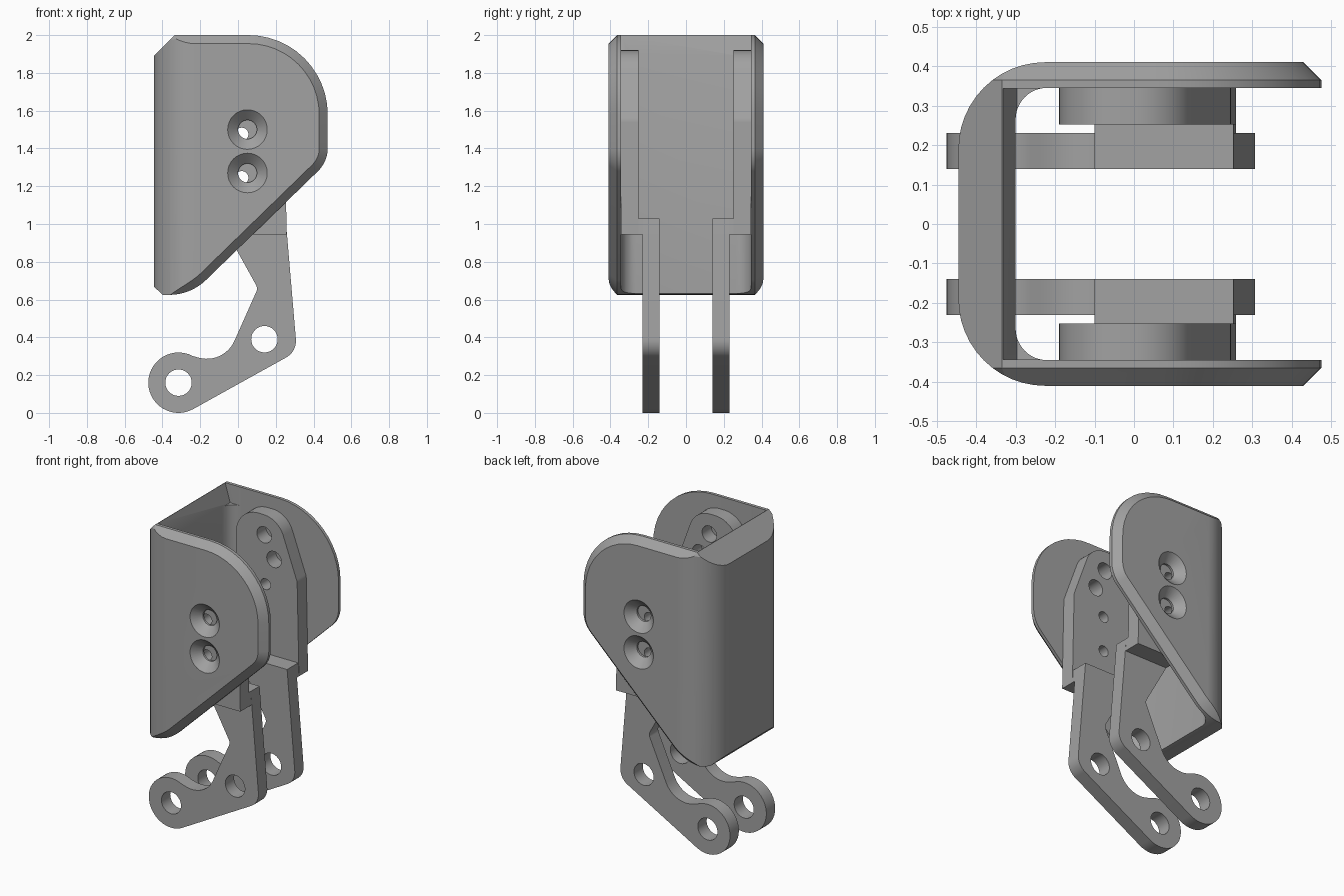
import bpy, bmesh, math
from mathutils import Vector

cube = bpy.data.objects.get("Cube")
if cube:
    bpy.data.objects.remove(cube, do_unlink=True)

grey = bpy.data.materials.new("plain grey")
grey.use_nodes = True
COLOR = (0.36, 0.36, 0.36, 1)
grey.diffuse_color = COLOR
grey.node_tree.nodes["Principled BSDF"].inputs["Base Color"].default_value = COLOR


def rounded(corners, steps=12):
    """Outline from (u, v, radius) corners, each rounded by its radius."""
    out = []
    for i, (u, v, r) in enumerate(corners):
        p = Vector((u, v))
        if r == 0:
            out.append(p)
            continue
        a = (Vector(corners[i - 1][:2]) - p).normalized()
        b = (Vector(corners[(i + 1) % len(corners)][:2]) - p).normalized()
        half = a.angle(b) / 2
        center = p + (a + b).normalized() * r / math.sin(half)
        start = p + a * r / math.tan(half) - center
        end = p + b * r / math.tan(half) - center
        sweep = start.angle(end)
        for k in range(steps + 1):
            t = k / steps
            out.append(center + (start * math.sin((1 - t) * sweep)
                                 + end * math.sin(t * sweep)) / math.sin(sweep))
    return out


def inset(corners, d):
    """Move a convex counter-clockwise outline inward, shrinking its radii."""
    out = []
    for i, (u, v, r) in enumerate(corners):
        p = Vector((u, v))
        a = (p - Vector(corners[i - 1][:2])).normalized()
        b = (Vector(corners[(i + 1) % len(corners)][:2]) - p).normalized()
        na, nb = Vector((-a.y, a.x)), Vector((-b.y, b.x))
        q = p + (na + nb) * d / (1 + na.dot(nb))
        out.append((q.x, q.y, max(r - d, 0)))
    return out


def loft(name, rings, axis="y"):
    """Solid through matching outlines, given as (outline, position on axis)."""
    bm = bmesh.new()
    loops = [[bm.verts.new((p.x, h, p.y) if axis == "y" else (p.x, p.y, h))
              for p in pts] for pts, h in rings]
    for low, high in zip(loops, loops[1:]):
        for i in range(len(low)):
            bm.faces.new((low[i - 1], low[i], high[i], high[i - 1]))
    bm.faces.new(loops[0])
    bm.faces.new(loops[-1])
    bmesh.ops.recalc_face_normals(bm, faces=bm.faces)
    mesh = bpy.data.meshes.new(name)
    bm.to_mesh(mesh)
    bm.free()
    mesh.materials.append(grey)
    obj = bpy.data.objects.new(name, mesh)
    bpy.context.collection.objects.link(obj)
    return obj


def circle(u, v, r, n=32):
    return [Vector((u + r * math.cos(k * math.tau / n), v + r * math.sin(k * math.tau / n)))
            for k in range(n)]


def select(obj):
    bpy.ops.object.select_all(action="DESELECT")
    obj.select_set(True)
    bpy.context.view_layer.objects.active = obj


def combine(obj, cutter, operation="DIFFERENCE"):
    cutter.hide_render = True
    select(obj)
    mod = obj.modifiers.new("cut", "BOOLEAN")
    mod.object, mod.operation, mod.solver = cutter, operation, "EXACT"
    bpy.ops.object.modifier_apply(modifier=mod.name)
    bpy.data.objects.remove(cutter, do_unlink=True)


def finish(obj):
    select(obj)
    bpy.ops.object.shade_smooth_by_angle(angle=math.radians(25))


# Guard: U-shaped wall trimmed to a bevelled side outline
W, T, BEVEL = 0.41, 0.345, 0.045
BACK, INNER, OPEN = -0.445, -0.30, 0.6
plan = rounded([(BACK, -W, 0.22), (OPEN, -W, 0), (OPEN, -T, 0), (INNER, -T, 0.08),
                (INNER, T, 0.08), (OPEN, T, 0), (OPEN, W, 0), (BACK, W, 0.22)])
guard = loft("guard_shell", [(plan, 0.4), (plan, 2.2)], "z")
side = [(-0.40, 0.625, 0), (-0.25, 0.625, 0.28), (0.475, 1.33, 0.17), (0.475, 2, 0.42),
        (-0.335, 2, 0), (BACK - 0.001, 1.89, 0), (BACK - 0.001, 0.67, 0)]
full, small = rounded(side), rounded(inset(side, BEVEL))
combine(guard, loft("trim", [(small, -W), (full, BEVEL - W), (full, W - BEVEL), (small, W)]),
        "INTERSECT")

# Sloped inner lip of the back wall
lip = [Vector(p) for p in ((-0.335, 2.01), (-0.297, 1.88), (-0.18, 1.88), (-0.18, 2.01))]
combine(guard, loft("lip_cut", [(lip, -0.344), (lip, 0.344)]))

# Countersunk screw holes
SCREWS = ((0.05, 1.5), (0.05, 1.27))
for s in (-1, 1):
    for u, v in SCREWS:
        wide, narrow = circle(u, v, 0.107), circle(u, v, 0.05)
        combine(guard, loft("screw_cut", [(wide, s * (W + 0.002)), (narrow, s * 0.358),
                                          (narrow, s * 0.3)]))
finish(guard)

# Lever outlines: lower leg with a round foot, step, and upper pad
foot = Vector((-0.315, 0.16))
foot_arc = [(foot.x + 0.16 * math.cos(a), foot.y + 0.16 * math.sin(a), 0)
            for a in (math.radians(-61 - k * 237 / 28) for k in range(29))]
leg = rounded([(-0.1, 1.03, 0), (0.252, 1.03, 0), (0.312, 0.325, 0.1)] + foot_arc
              + [(-0.075, 0.255, 0.16), (0.105, 0.66, 0.04)])
step = rounded([(-0.1, 1.03, 0), (0.252, 1.03, 0), (0.258, 0.945, 0), (-0.053, 0.945, 0)])
pad = rounded([(-0.053, 0.945, 0), (0.258, 0.945, 0), (0.245, 1.55, 0.08),
               (0.11, 1.92, 0.15), (-0.19, 1.92, 0.16), (-0.19, 1.2, 0)])
leg_holes = ((0.14, 0.39, 0.07), (foot.x, foot.y, 0.07))
pad_holes = ((0.08, 1.65, 0.052), (0.01, 1.79, 0.052), (0.02, 1.475, 0.035), (0.02, 1.245, 0.035))

for label, s in (("front", -1), ("back", 1)):
    for part, outline, near, far, holes in (
            ("lower_leg", leg, 0.14, 0.23, leg_holes),
            ("step", step, 0.23, 0.252, ()),
            ("upper_pad", pad, 0.252, T, pad_holes)):
        obj = loft(f"{label}_{part}", [(outline, s * near), (outline, s * far)])
        for u, v, r in holes:
            ring = circle(u, v, r)
            combine(obj, loft("hole_cut", [(ring, s * (near - 0.02)), (ring, s * (far + 0.02))]))
        finish(obj)

    # Ledge joining the leg top to the pad is flush with the step
